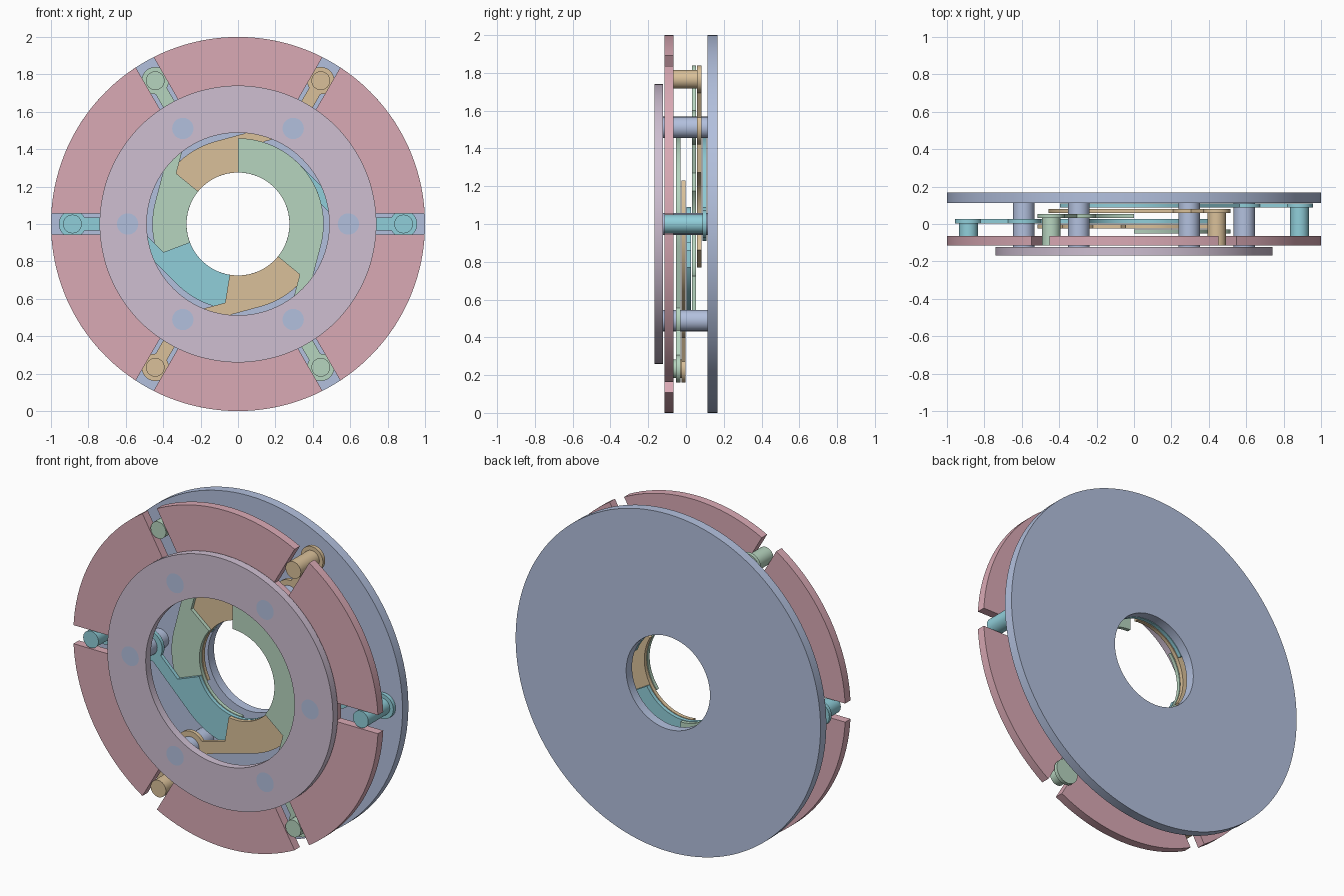
import bpy, bmesh
from math import sin, cos, radians, asin, degrees

if "Cube" in bpy.data.objects:
    bpy.data.objects.remove(bpy.data.objects["Cube"])

BLUE, ROSE, MAUVE = (0.45, 0.53, 0.73, 1), (0.70, 0.40, 0.46, 1), (0.62, 0.52, 0.64, 1)
TEAL, ORANGE, GREEN = (0.28, 0.62, 0.70, 1), (0.70, 0.53, 0.32, 1), (0.47, 0.66, 0.52, 1)
MATS = {}


def material(name, color):
    if name not in MATS:
        MATS[name] = bpy.data.materials.new(name)
        MATS[name].diffuse_color = color
    return MATS[name]


def arc(r, a0, a1, n, cx=0.0, cy=0.0):
    return [(cx + r * cos(radians(a0 + (a1 - a0) * i / n)),
             cy + r * sin(radians(a0 + (a1 - a0) * i / n))) for i in range(n + 1)]


def circle(r, n, cx=0.0, cy=0.0):
    return arc(r, 0, 360, n, cx, cy)[:-1]


def turn(pts, ang):
    c, s = cos(radians(ang)), sin(radians(ang))
    return [(x * c - y * s, x * s + y * c) for x, y in pts]


def slab(bm, loops, y0, y1):
    """Fill outline (and holes) in the xz plane, then extrude from y0 to y1."""
    edges = []
    for loop in loops:
        vs = [bm.verts.new((x, y0, z + 1)) for x, z in loop]
        edges += [bm.edges.new((vs[i - 1], vs[i])) for i in range(len(vs))]
    filled = bmesh.ops.triangle_fill(bm, edges=edges, use_beauty=True, use_dissolve=False)
    faces = [g for g in filled["geom"] if isinstance(g, bmesh.types.BMFace)]
    ext = bmesh.ops.extrude_face_region(bm, geom=faces, use_keep_orig=True)
    for v in ext["geom"]:
        if isinstance(v, bmesh.types.BMVert):
            v.co.y = y1


def build(name, parts, mat):
    bm = bmesh.new()
    for loops, y0, y1 in parts:
        slab(bm, loops, y0, y1)
    bmesh.ops.recalc_face_normals(bm, faces=bm.faces)
    me = bpy.data.meshes.new(name)
    bm.to_mesh(me)
    bm.free()
    me.materials.append(mat)
    ob = bpy.data.objects.new(name, me)
    bpy.context.collection.objects.link(ob)
    bpy.ops.object.select_all(action='DESELECT')
    ob.select_set(True)
    bpy.context.view_layer.objects.active = ob
    bpy.ops.object.shade_smooth_by_angle(angle=radians(30))
    return ob


PIVOT, PIN, POST_R, PIN_R = 0.59, 0.885, 0.057, 0.05
ANGLES = range(0, 360, 60)
blue = material("blue", BLUE)

# Back plate with central aperture, and six pivot posts
build("back_plate", [([circle(1, 128), circle(0.275, 96)], 0.113, 0.168)], blue)
for a in ANGLES:
    build("pivot_post", [([turn(circle(POST_R, 32, PIVOT), a)], -0.168, 0.113)], blue)

# Front retaining ring, drilled for the posts
holes = [turn(circle(POST_R, 32, PIVOT), a) for a in ANGLES]
build("retaining_ring", [([circle(0.74, 128), circle(0.488, 96)] + holes, -0.168, -0.122)],
      material("mauve", MAUVE))

# Slotted drive ring that turns around the posts
half = 0.055
edge = degrees(asin(half))
outline = []
for a in ANGLES:
    outline += turn([(0.72, -half), (0.72, half)] + arc(1, edge, 60 - edge, 20), a)
    outline[-23:-21] = turn([(0.72, -half), (0.72, half)], a)
build("drive_ring", [([outline, circle(0.65, 96)], -0.115, -0.065)], material("rose", ROSE))

# Blade outline: curved leaf, pivot eye, short lever and pin head
leaf = arc(0.458, 150, 45, 36)
leaf += arc(0.09, 107, 23, 10, PIVOT)
leaf += arc(0.073, 152, -152, 28, PIN)
leaf += arc(0.09, -23, -207, 20, PIVOT)
leaf += [(0.399, 0.151)]
leaf += arc(0.275, 20.7, 150, 44)
eye = circle(POST_R + 0.001, 32, PIVOT)

# Six stacked blades, each with its own drive pin
tones = [("teal", TEAL), ("orange", ORANGE), ("green", GREEN)]
for i, a in enumerate(ANGLES):
    mat = material(*tones[i % 3])
    y = 0.098 - 0.0278 * i
    build("iris_blade", [([turn(leaf, a), turn(eye, a)], y - 0.011, y + 0.011)], mat)
    build("drive_pin", [([turn(circle(PIN_R, 32, PIN), a)], -0.115, y - 0.011)], mat)

for m in bpy.data.materials:
    if m.users and not m.is_grease_pencil:
        m.use_nodes = True
        m.node_tree.nodes["Principled BSDF"].inputs["Base Color"].default_value = m.diffuse_color
